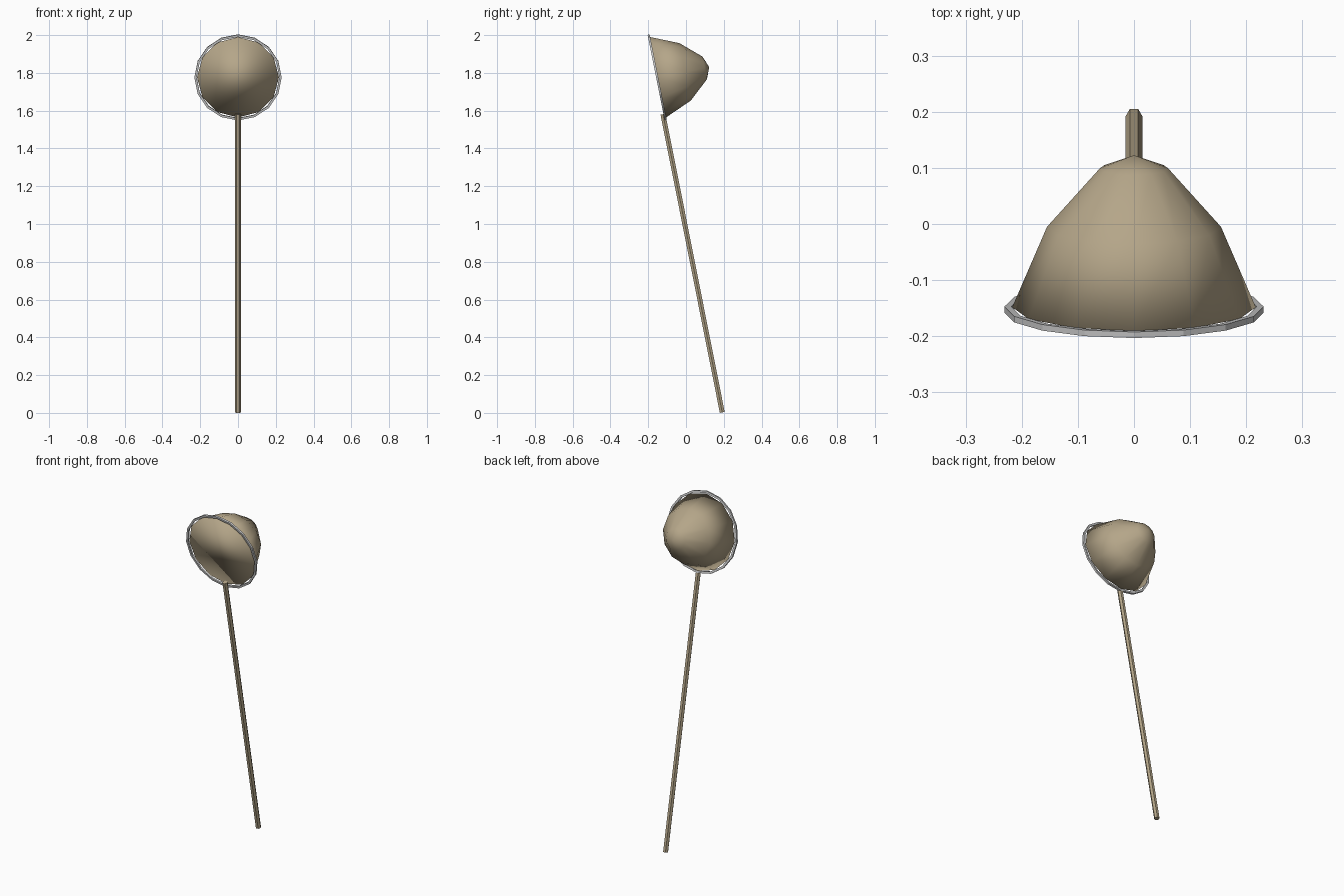
import bpy, bmesh, math
from mathutils import Matrix, Vector

if "Cube" in bpy.data.objects:
    bpy.data.objects.remove(bpy.data.objects["Cube"])

# Tilted frame: local z is the bag axis (pointing back), local y runs up the handle
S, C = 0.196, 0.981
FRAME = Matrix(((1, 0, 0, 0), (0, -S, C, -0.158), (0, C, S, 1.775), (0, 0, 0, 1)))

tan = bpy.data.materials.new("tan")
tan.diffuse_color = (0.46, 0.38, 0.25, 1)
tan.use_nodes = True
tan.node_tree.nodes["Principled BSDF"].inputs["Base Color"].default_value = tan.diffuse_color


def revolve(name, profile, steps, closed=False, cap=False):
    """Spin (radius, depth) points round the local z axis."""
    bm = bmesh.new()
    rings = []
    for r, d in profile:
        if r == 0:
            rings.append([bm.verts.new((0, 0, d))] * steps)
        else:
            rings.append([bm.verts.new((r * math.sin(a), r * math.cos(a), d))
                          for a in (2 * math.pi * i / steps for i in range(steps))])
    pairs = list(zip(rings, rings[1:])) + ([(rings[-1], rings[0])] if closed else [])
    for a, b in pairs:
        for i in range(steps):
            j = (i + 1) % steps
            quad = [a[i], a[j], b[j], b[i]]
            bm.faces.new(list(dict.fromkeys(quad)))
    if cap:
        bm.faces.new(rings[0])
    bmesh.ops.recalc_face_normals(bm, faces=bm.faces)
    me = bpy.data.meshes.new(name)
    bm.to_mesh(me)
    bm.free()
    ob = bpy.data.objects.new(name, me)
    bpy.context.collection.objects.link(ob)
    ob.matrix_world = FRAME
    return ob


# Net bag: 12-sided cone with a blunt tip and closed mouth, smooth shaded
bag = revolve("net_bag", [(0.217, 0.01), (0.155, 0.156), (0.061, 0.262), (0, 0.286)],
              12, cap=True)
bag.data.materials.append(tan)
bag.data.shade_smooth()

# Hoop: 16-sided flat band with a square section
revolve("hoop", [(0.219, 0), (0.231, 0), (0.231, 0.011), (0.219, 0.011)], 16, closed=True)

# Handle: hexagonal pole leaning from the floor up to the hoop
bottom, top = Vector((0, 0.192, 0.0025)), Vector((0, -0.122, 1.581))
axis = top - bottom
bpy.ops.mesh.primitive_cylinder_add(vertices=6, radius=0.015, depth=axis.length)
handle = bpy.context.object
handle.name = "handle"
handle.data.transform(Matrix.Rotation(math.pi / 6, 4, 'Z'))
handle.location = (bottom + top) / 2
handle.rotation_euler = (math.atan2(-axis.y, axis.z), 0, 0)
handle.data.materials.append(tan)
